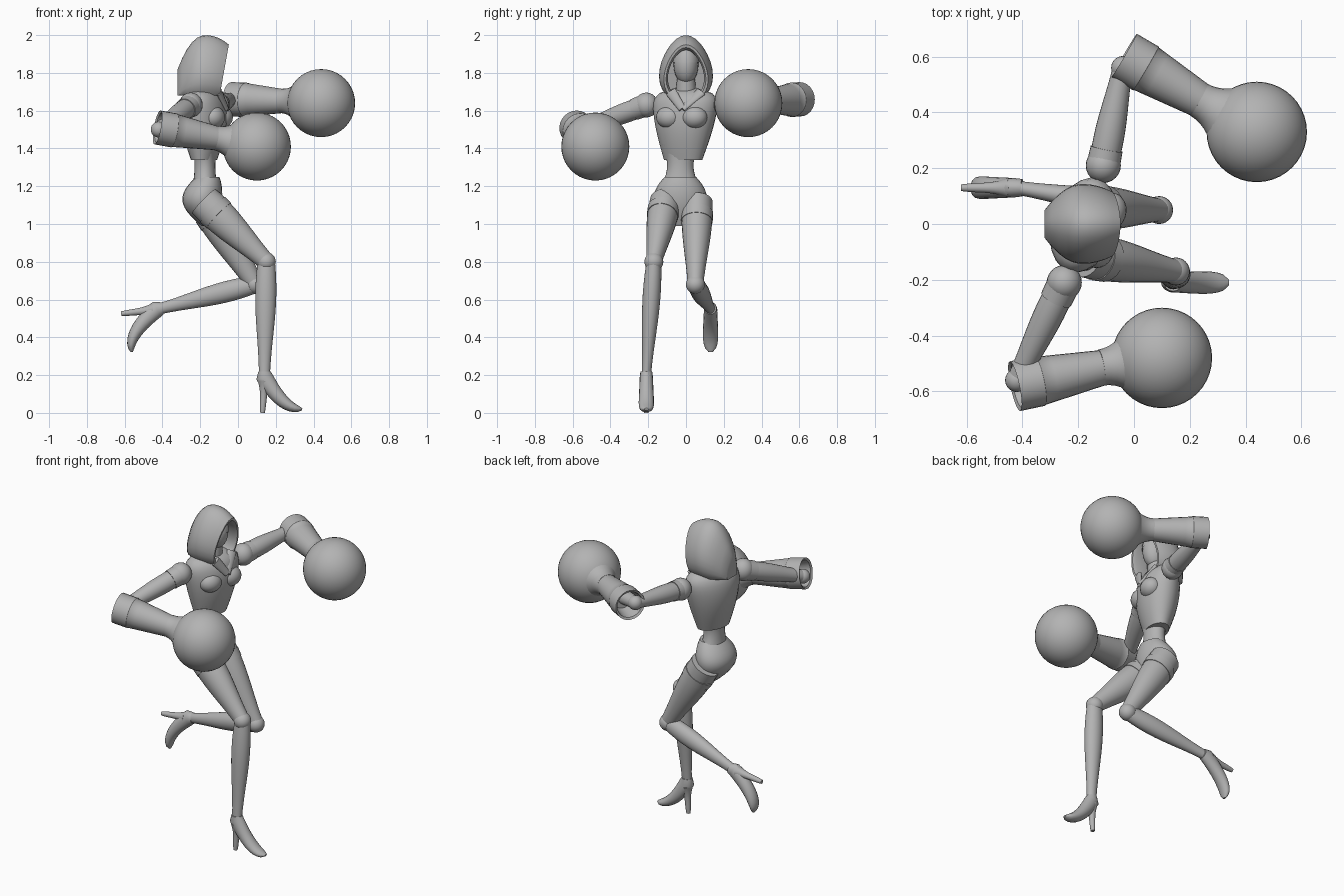
import bpy, bmesh
from math import sin, cos, sqrt, pi, tau, radians
from mathutils import Vector, Matrix

if "Cube" in bpy.data.objects:
    bpy.data.objects.remove(bpy.data.objects["Cube"])

grey = bpy.data.materials.new("plain grey")
grey.use_nodes = True
grey.diffuse_color = (.45, .45, .45, 1)
grey.node_tree.nodes["Principled BSDF"].inputs["Base Color"].default_value = grey.diffuse_color
ACROSS, UP = Vector((0, 1, 0)), Vector((0, 0, 1))
parts = []


def finish(name, bm):
    bmesh.ops.recalc_face_normals(bm, faces=bm.faces)
    mesh = bpy.data.meshes.new(name)
    bm.to_mesh(mesh)
    bm.free()
    mesh.materials.append(grey)
    ob = bpy.data.objects.new(name, mesh)
    bpy.context.collection.objects.link(ob)
    parts.append(ob)


def steps(count):
    return [k / count for k in range(count + 1)]


def skin(name, rings):
    """Bridge equal rings of points and cap both ends."""
    bm = bmesh.new()
    rows = [[bm.verts.new(point) for point in ring] for ring in rings]
    for row, following in zip(rows, rows[1:]):
        for i in range(len(row)):
            bm.faces.new((row[i - 1], row[i], following[i], following[i - 1]))
    bm.faces.new(rows[0])
    bm.faces.new(rows[-1])
    finish(name, bm)


def loft(name, stations, side=ACROSS, normal=None, sides=24):
    """Elliptic rings along a path; each station is centre, side radius, other radius."""
    centres = [station[0] for station in stations]
    rings = []
    for i, (centre, wide, deep) in enumerate(stations):
        ahead = centres[min(i + 1, len(centres) - 1)]
        axis = (normal or ahead - centres[max(i - 1, 0)]).normalized()
        u = (side - axis * side.dot(axis)).normalized()
        v = axis.cross(u)
        rings.append([centre + u * wide * cos(tau * k / sides) + v * deep * sin(tau * k / sides)
                      for k in range(sides)])
    skin(name, rings)


def limb(name, start, end, thick, thin, bulge=0, flat=1, side=ACROSS):
    """Tapered limb whose muscle swells nearer its start."""
    stations = []
    for t in steps(10):
        radius = thick + (thin - thick) * t + bulge * sin(pi * t) * (1 - t)
        stations.append((start.lerp(end, t), radius * flat, radius))
    loft(name, stations, side)


def stack(name, bottom, top, rule, side=ACROSS):
    """Level rings; the rule gives x, y, half width and half depth at each height."""
    stations = []
    for t in steps(14):
        x, y, wide, deep = rule(t)
        stations.append((Vector((x, y, bottom + (top - bottom) * t)), wide, deep))
    loft(name, stations, side, UP)


def ball(name, centre, radii, turn=0, segments=24, cut=None):
    bm = bmesh.new()
    bmesh.ops.create_uvsphere(bm, u_segments=segments, v_segments=segments // 2, radius=1)
    place = Matrix.Translation(centre) @ Matrix.Rotation(turn, 4, 'Z') @ Matrix.Diagonal((*radii, 1))
    bmesh.ops.transform(bm, matrix=place, verts=bm.verts)
    if cut:
        bmesh.ops.bisect_plane(bm, geom=bm.verts[:] + bm.edges[:] + bm.faces[:],
                               plane_co=cut, plane_no=-UP, clear_outer=True)
    finish(name, bm)


# Hood: upright slices from back to front, folded inward around the face
def hood_slice(u, inset=1, sink=0):
    v = u - .55
    drop = (.6 if v < 0 else .25) * v * v
    width, half = .14 - drop / 2, .18 - drop / 2
    ring = []
    for k in range(28):
        a = tau * k / 28
        z = max(2 - drop - half + inset * half * cos(a), 1.68)
        x = -.32 + u / 4 + .18 * u * u * (z - 1.83) - sink
        ring.append(Vector((x, inset * width * sin(a) * (1 - .22 * cos(a)), z)))
    return ring


skin("hood", [hood_slice(u) for u in steps(10)]
     + [hood_slice(1, .9), hood_slice(1, .82, .02), hood_slice(1, .82, .1)])

# Face with a raised brow mask, and neck
face = Vector((-.155, 0, 1.845))
ball("face", face, (.075, .066, .105))
ball("brow_mask", face, (.08, .07, .11), cut=face + UP * .01)
limb("neck", Vector((-.18, 0, 1.62)), Vector((-.16, 0, 1.8)), .06, .045)

# Torso, twisted so the left shoulder leads
twist = Vector((.3, .95, 0))
forward = Vector((.95, -.3, 0))


def chest_rule(t):
    rounding = sqrt(1.1 - t ** 12)
    return (-.18, -.015 * (1 - t), rounding * (.1 + .075 * sin(pi * t / 2)),
            rounding * (.062 + .05 * sin(pi * t * .8)))


def waist_rule(t):
    pinch = sin(pi * t)
    return -.175, -.03, .1 - .03 * pinch, .065 - .01 * pinch


def pelvis_rule(t):
    width = .14 * sin(pi * (.1 + .7 * t))
    return -.16 - .03 * sin(pi * t), -.03, width, width * .75


stack("chest", 1.34, 1.72, chest_rule, twist)
stack("waist", 1.2, 1.42, waist_rule)
stack("pelvis", .99, 1.25, pelvis_rule)
breastbone = Vector((-.06, -.02, 1.61))
for label, sign in (("left", 1), ("right", -1)):
    bust = Vector((-.18, 0, 1.565)) + twist * .07 * sign + forward * .075
    ball(label + "_bust_plate", bust, (.06, .07, .06), -.3)
    # Lapel from the hood down to the breastbone
    limb(label + "_lapel", Vector((-.1, sign * .08, 1.7)), breastbone, .015, .01, flat=2, side=twist)


# Arms: shoulder cap, upper arm, hollow gauntlet and round glove
def arm(label, shoulder, elbow, cuff, wrist, glove):
    ball(label + "_shoulder", shoulder, (.063, .063, .066))
    limb(label + "_shoulder_band", shoulder, shoulder.lerp(elbow, .17), .06, .058, side=UP)
    limb(label + "_upper_arm", shoulder, elbow, .05, .036, .015, side=UP)
    ball(label + "_elbow", elbow, (.042, .042, .042))
    limb(label + "_forearm", elbow, cuff.lerp(wrist, .6), .036, .05, side=UP)

    def along(t, radius):
        return cuff.lerp(wrist, t), radius, radius

    lining = [along(.3, .06), along(0, .078)]
    cuff_band = [along(-.02, .091), along(.25, .091)]
    sleeve = [along(.26 + .74 * t, .088 - .027 * t) for t in steps(6)]
    loft(label + "_gauntlet", lining + cuff_band + sleeve, UP, wrist - cuff)
    # Flared collar that opens into the glove
    aim = (glove - wrist).normalized()
    flare = [(wrist + aim * (.13 * t - .03), .065 + .07 * t * t, .065 + .07 * t * t) for t in steps(6)]
    loft(label + "_glove_flare", flare, UP, aim)
    ball(label + "_glove", glove, (.18, .18, .18), segments=40)


arm("right", Vector((-.25, -.21, 1.63)), Vector((-.42, -.56, 1.5)), Vector((-.42, -.58, 1.51)),
    Vector((-.09, -.51, 1.45)), Vector((.1, -.48, 1.41)))
arm("left", Vector((-.11, .21, 1.63)), Vector((-.04, .56, 1.66)), Vector((-.03, .6, 1.66)),
    Vector((.26, .43, 1.65)), Vector((.44, .33, 1.64)))


# High heeled shoe, turned about the ankle
def shoe(label, ankle, turn):
    rotation = Matrix.Rotation(-turn, 3, 'Y')

    def place(ahead, height):
        return ankle + rotation @ Vector((ahead, 0, height))

    upper = [(place(0, .02), .031, .032)]
    for t in steps(10):
        rounding = sqrt(1.05 - t ** 4)
        point = place(.2 * t, -.18 * (1 - (1 - t) ** 2) - .01 * (1 - t))
        upper.append((point, rounding * (.034 + .013 * t), rounding * (.044 - .02 * t)))
    loft(label + "_shoe", upper, sides=16)
    limb(label + "_heel", place(0, -.03), place(-.01, -.2), .036, .012, -.012)


# Legs: thigh with a raised band, knee cap, shin and shoe
def leg(label, hip, knee, ankle, turn):
    limb(label + "_thigh", hip, knee, .09, .046, .02, .9)
    limb(label + "_thigh_band", hip.lerp(knee, .14), hip.lerp(knee, .24), .095, .093, 0, .9)
    ball(label + "_knee", knee, (.05, .05, .05))
    limb(label + "_shin", knee, ankle, .046, .029, .026, .85)
    shoe(label, ankle, turn)


leg("right", Vector((-.18, -.11, 1.12)), Vector((.15, -.17, .8)), Vector((.14, -.21, .2)), 0)
leg("left", Vector((-.18, .06, 1.12)), Vector((.09, .05, .68)), Vector((-.42, .13, .55)), radians(-80))

# Smooth shading with crisp rims
bpy.ops.object.select_all(action='DESELECT')
for ob in parts:
    ob.select_set(True)
bpy.context.view_layer.objects.active = parts[0]
bpy.ops.object.shade_smooth_by_angle(angle=radians(40))
